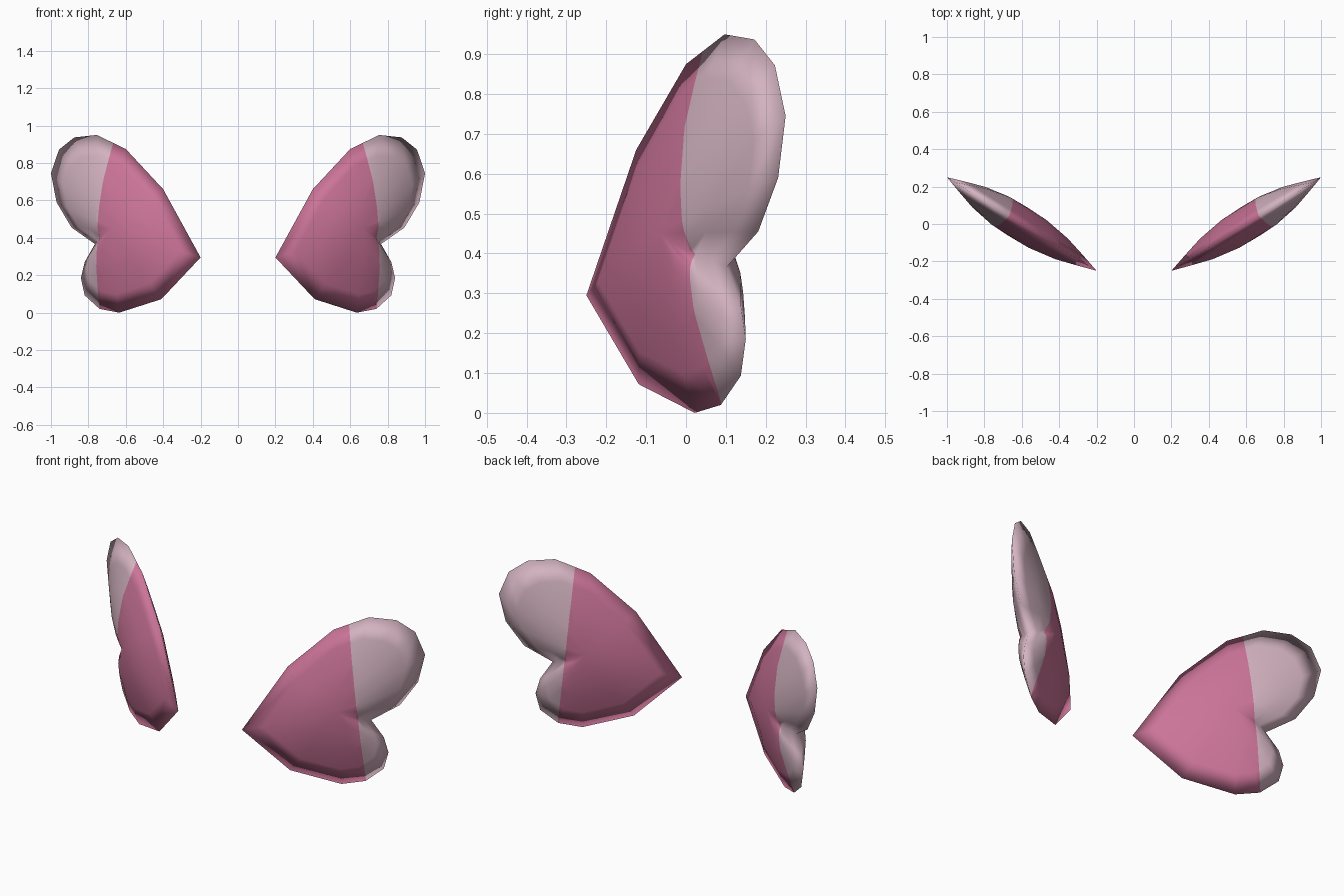
import bpy, bmesh
from mathutils import Vector

if "Cube" in bpy.data.objects:
    bpy.data.objects.remove(bpy.data.objects["Cube"])

def material(name, rgb):
    m = bpy.data.materials.new(name)
    m.diffuse_color = (*rgb, 1)
    m.use_nodes = True
    m.node_tree.nodes["Principled BSDF"].inputs["Base Color"].default_value = m.diffuse_color
    return m

rose = material("rose pink", (0.60, 0.175, 0.315))
pale = material("pale pink", (0.65, 0.45, 0.525))

# Lopsided heart outline as seen from the front (x, z)
outline = [(0.20, 0.295), (0.40, 0.66), (0.60, 0.875), (0.755, 0.95), (0.875, 0.937),
           (0.957, 0.872), (1.0, 0.745), (0.97, 0.59), (0.89, 0.455), (0.765, 0.367),
           (0.82, 0.27), (0.84, 0.185), (0.82, 0.093), (0.74, 0.02), (0.635, 0.0),
           (0.41, 0.072)]
centre = (0.62, 0.45)
# Puffed lens profile: scale towards the centre, half thickness
rings = [(0.78, 0.033), (0.55, 0.065), (0.25, 0.088)]

bm = bmesh.new()

def ring(scale, h):
    return [bm.verts.new((centre[0] + (x - centre[0]) * scale, h,
                          centre[1] + (z - centre[1]) * scale)) for x, z in outline]

rim = ring(1, 0)
n = len(outline)
for side in (1, -1):
    last = rim
    for s, h in rings:
        cur = ring(s, h * side)
        for i in range(n):
            j = (i + 1) % n
            bm.faces.new((last[i], last[j], cur[j], cur[i]))
        last = cur
    tip = bm.verts.new((centre[0], 0.091 * side, centre[1]))
    for i in range(n):
        bm.faces.new((last[i], last[(i + 1) % n], tip))

# Cut the colour border across the wing and paint the outer lobes pale
border, slope = Vector((0.668, 0, 0.9)), Vector((1, 0, 0.085))
bmesh.ops.bisect_plane(bm, geom=bm.verts[:] + bm.edges[:] + bm.faces[:],
                       plane_co=border, plane_no=slope, dist=1e-4)
for f in bm.faces:
    f.material_index = int((f.calc_center_median() - border).dot(slope) > 0)
    f.smooth = True

# Sweep the wing back: outer side further from the front
normal = Vector((0.53, -0.848, 0))
for v in bm.verts:
    x, h, z = v.co
    v.co = Vector((x, 0.625 * (x - 0.6), z)) + normal * h
bmesh.ops.recalc_face_normals(bm, faces=bm.faces[:])

me = bpy.data.meshes.new("heart_wings")
bm.to_mesh(me)
bm.free()
me.materials.append(rose)
me.materials.append(pale)
wings = bpy.data.objects.new("heart_wings", me)
bpy.context.collection.objects.link(wings)
mirror = wings.modifiers.new("mirror", 'MIRROR')
mirror.use_mirror_merge = False
